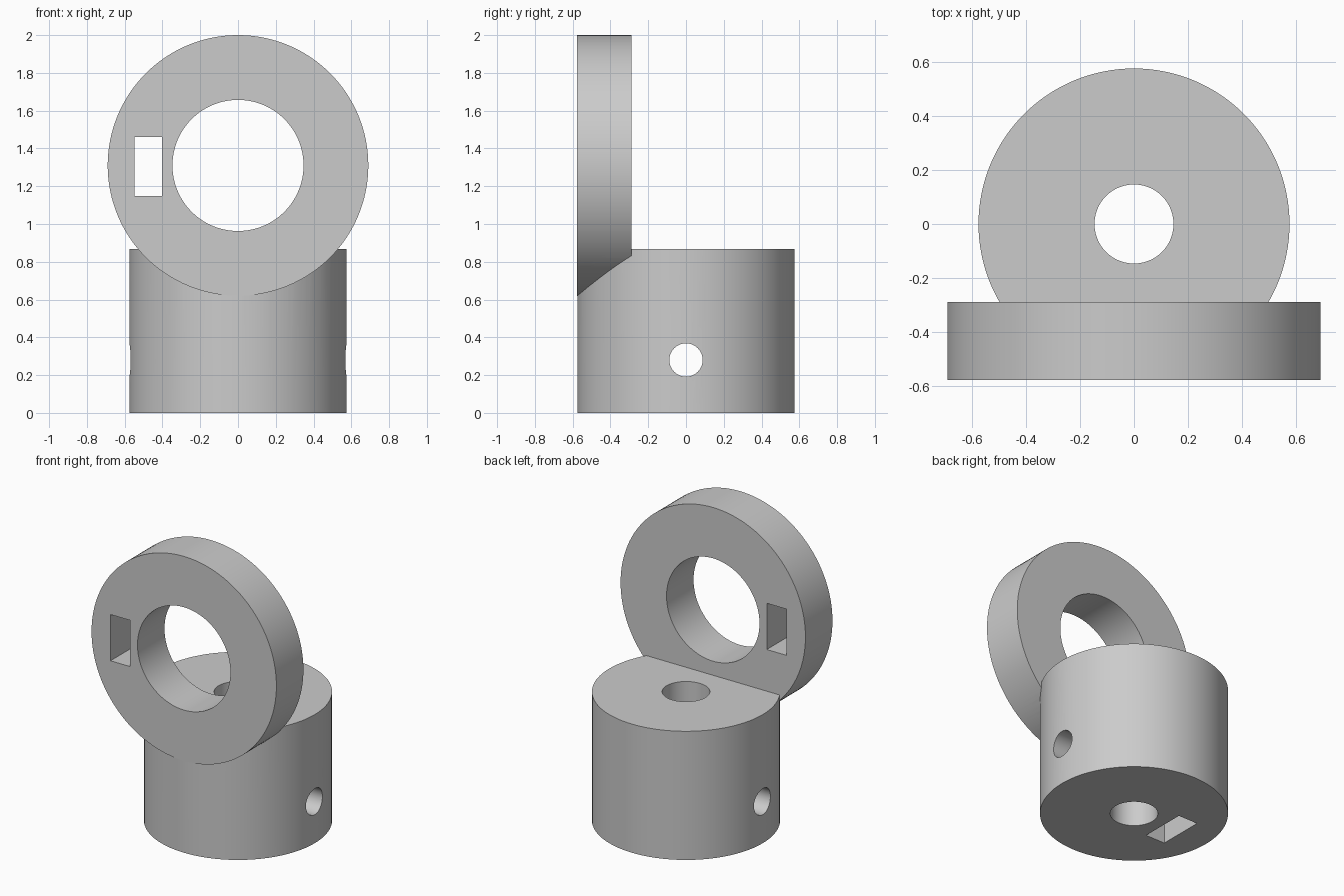
import bpy
import math

SEGMENTS = 128
RADIUS, HEIGHT = 0.575, 0.868
RING_RADIUS, RING_THICK, RING_Z = 0.69, 0.288, 1.31
RING_Y = -RADIUS + RING_THICK / 2

cube = bpy.data.objects.get("Cube")
if cube:
    bpy.data.objects.remove(cube, do_unlink=True)

grey = bpy.data.materials.new("plain grey")
grey.use_nodes = True
colour = (0.6, 0.6, 0.6, 1)
grey.diffuse_color = colour
grey.node_tree.nodes["Principled BSDF"].inputs["Base Color"].default_value = colour


def cylinder(name, radius, depth, location, axis="z"):
    turn = {"x": (0, math.pi / 2, 0), "y": (math.pi / 2, 0, 0), "z": (0, 0, 0)}[axis]
    bpy.ops.mesh.primitive_cylinder_add(vertices=SEGMENTS, radius=radius, depth=depth,
                                        location=location, rotation=turn)
    ob = bpy.context.object
    ob.name = name
    ob.data.materials.append(grey)
    return ob


def box(name, size, location):
    bpy.ops.mesh.primitive_cube_add(size=1, location=location)
    ob = bpy.context.object
    ob.name = name
    ob.scale = size
    ob.data.materials.append(grey)
    return ob


def combine(target, tool, operation):
    """Apply a boolean and remove the tool object."""
    tool.hide_render = True
    mod = target.modifiers.new(operation.lower(), "BOOLEAN")
    mod.operation = operation
    mod.solver = "EXACT"
    mod.object = tool
    bpy.context.view_layer.objects.active = target
    bpy.ops.object.modifier_apply(modifier=mod.name)
    bpy.data.objects.remove(tool, do_unlink=True)


# Base barrel with the upright ring joined to its front edge
body = cylinder("barrel_with_ring", RADIUS, HEIGHT, (0, 0, HEIGHT / 2))
ring = cylinder("ring", RING_RADIUS, RING_THICK, (0, RING_Y - 0.001, RING_Z), "y")
combine(body, ring, "UNION")

# Ring opening, rectangular ring slot, barrel bore, cross hole, nut pocket below
cutters = [
    cylinder("ring_opening", 0.347, 1, (0, RING_Y, RING_Z), "y"),
    box("ring_slot", (0.147, 1, 0.312), (-0.475, RING_Y, RING_Z - 0.005)),
    cylinder("barrel_bore", 0.146, 2, (0, 0, 0.1)),
    cylinder("cross_hole", 0.088, 2, (0, 0, 0.28), "x"),
    box("nut_pocket", (0.145, 0.312, 0.86), (-0.3, 0, 0)),
]
# Keep the bore cutter below the ring opening
cutters[2].scale.z = 0.52
cutters[2].location.z = HEIGHT / 2
for cutter in cutters:
    combine(body, cutter, "DIFFERENCE")

bpy.ops.object.select_all(action="DESELECT")
body.select_set(True)
bpy.context.view_layer.objects.active = body
bpy.ops.object.shade_smooth_by_angle(angle=math.radians(30))
